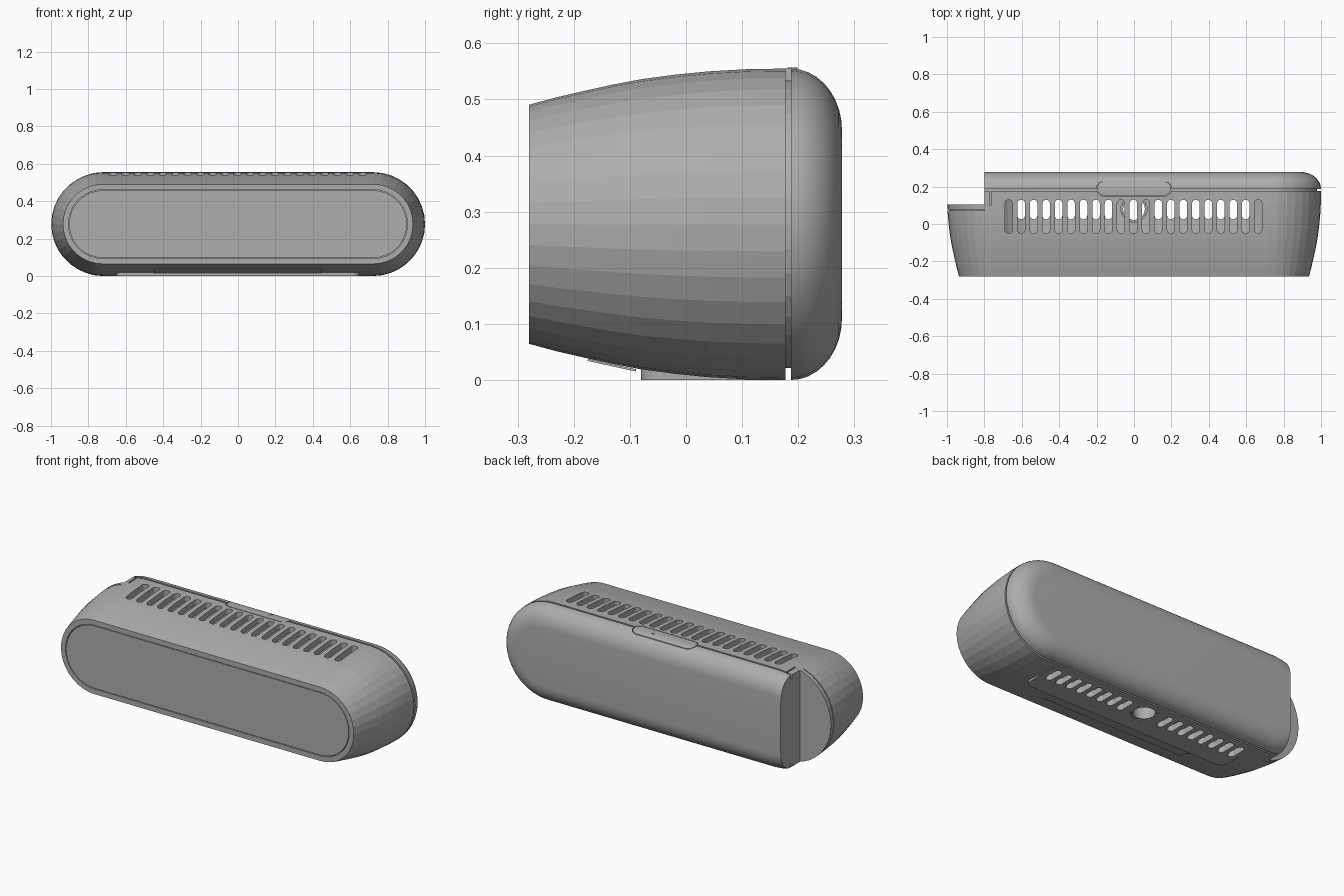
import bpy, bmesh, math

if "Cube" in bpy.data.objects:
    bpy.data.objects.remove(bpy.data.objects["Cube"])

CZ, HALF = 0.2775, 0.7225      # centre height, half length of the straight part


def mat(name, v):
    m = bpy.data.materials.new(name)
    m.diffuse_color = (v, v, v, 1)
    m.use_nodes = True
    m.node_tree.nodes["Principled BSDF"].inputs["Base Color"].default_value = m.diffuse_color
    return m


GREY = mat("mid grey plastic", 0.42)


def capsule(length, r, n):
    """Stadium outline along the first axis."""
    pts = []
    for s in (1, -1):
        for i in range(n + 1):
            a = -math.pi / 2 + math.pi * i / n
            pts.append((s * (length + r * math.cos(a)), s * r * math.sin(a)))
    return pts


def add_rings(bm, rings):
    vs = [[bm.verts.new(p) for p in ring] for ring in rings]
    n = len(vs[0])
    for a, b in zip(vs, vs[1:]):
        for i in range(n):
            bm.faces.new((a[i], a[(i + 1) % n], b[(i + 1) % n], b[i]))
    bm.faces.new(vs[0][::-1])
    bm.faces.new(vs[-1])


def finish(bm, name):
    bmesh.ops.recalc_face_normals(bm, faces=bm.faces[:])
    me = bpy.data.meshes.new(name)
    bm.to_mesh(me)
    bm.free()
    ob = bpy.data.objects.new(name, me)
    bpy.context.collection.objects.link(ob)
    me.materials.append(GREY)
    return ob


def loft(name, sections, half=HALF, n=18):
    """Stadium cross-sections (y, radius) strung along y."""
    bm = bmesh.new()
    add_rings(bm, [[(x, y, CZ + z) for x, z in capsule(half, r, n)] for y, r in sections])
    return finish(bm, name)


def prisms(name, items, n=8):
    """Upright capsules: (x, y, half straight, radius, z0, z1, along_y)."""
    bm = bmesh.new()
    for x, y, h, r, z0, z1, along_y in items:
        o = capsule(h, r, n)
        if along_y:
            o = [(-b, a) for a, b in o]
        add_rings(bm, [[(x + a, y + b, z) for a, b in o] for z in (z0, z1)])
    return finish(bm, name)


def disc_prism(name, x, y, r, z0, z1, n=32):
    bm = bmesh.new()
    add_rings(bm, [[(x + r * math.cos(2 * math.pi * i / n), y + r * math.sin(2 * math.pi * i / n), z)
                    for i in range(n)] for z in (z0, z1)])
    return finish(bm, name)


def box(name, lo, hi):
    bm = bmesh.new()
    add_rings(bm, [[(lo[0], lo[1], z), (hi[0], lo[1], z), (hi[0], hi[1], z), (lo[0], hi[1], z)]
                   for z in (lo[2], hi[2])])
    return finish(bm, name)


def boolean(ob, cutter, op='DIFFERENCE'):
    m = ob.modifiers.new("cut", 'BOOLEAN')
    m.operation, m.object, m.solver = op, cutter, 'EXACT'
    bpy.context.view_layer.update()
    me = bpy.data.meshes.new_from_object(ob.evaluated_get(bpy.context.evaluated_depsgraph_get()))
    ob.modifiers.clear()
    ob.data = me


# Side profile: body swells towards the back, cover rounds over
swell = [(-0.28, 0.213), (-0.23, 0.2265), (-0.18, 0.238), (-0.13, 0.249), (-0.08, 0.2585),
         (-0.02, 0.2665), (0.04, 0.2725), (0.11, 0.2765), (0.177, 0.2775)]
rounding = [(0.187 + 0.091 * math.sin(t), 0.1675 + 0.11 * math.cos(t))
            for t in [math.pi / 2 * i / 9 for i in range(10)]]

body = loft("body_shell", [(-0.265, 0.184), (-0.28, 0.184)] + swell + [(0.177, 0.256), (0.195, 0.256)])
cover = loft("back_cover", rounding)
button = loft("top_button", swell + rounding)
panel = loft("front_panel", [(-0.279, 0.180), (-0.26, 0.180)])

# Base foot with rounded corners
foot = box("base_foot", (-0.65, -0.08, 0), (0.65, 0.176, 0.028))
bm = bmesh.new()
bm.from_mesh(foot.data)
edges = [e for e in bm.edges if abs(e.verts[0].co.z - e.verts[1].co.z) > 0.01]
bmesh.ops.bevel(bm, geom=edges, offset=0.04, segments=6, affect='EDGES', profile=0.5)
bm.to_mesh(foot.data)
bm.free()

# Cutters: cavity, vents, mount hole, corner notch, seam, button seat
xs = [-0.67 + 0.0667 * i for i in range(21)]
cavity = loft("cavity_cutter", [(y, r - 0.03) for y, r in
                                [(-0.24, 0.222)] + swell[2:-1] + [(0.16, 0.277)]], half=0.52)
top_vents = prisms("top_vent_cutter", [(x, 0.04, 0.07, 0.02, 0.40, 0.62, True) for x in xs])
low_vents = prisms("base_vent_cutter", [(x, 0.08, 0.035, 0.02, -0.05, 0.13, True)
                                        for i, x in enumerate(xs) if 0 < i < 9 or 11 < i < 20])
hole = disc_prism("hole_cutter", 0, 0.08, 0.07, -0.05, 0.13)
notch = box("notch_cutter", (-1.2, 0.103, -0.2), (-0.80, 0.5, 0.8))
seam_top = box("seam_cutter_top", (-0.772, 0.10, 0.53), (-0.764, 0.186, 0.7))
seam_low = box("seam_cutter_low", (-0.772, 0.10, -0.1), (-0.764, 0.186, 0.025))
door_seam = box("door_seam_cutter", (-1.2, 0.072, -0.2), (-0.80, 0.078, 0.8))
door_core = loft("door_core", [(0.06, 0.265), (0.09, 0.265)])
seat = prisms("button_seat_cutter", [(0, 0.19, 0.16, 0.041, 0.535, 0.7, False)], 12)
plug = prisms("button_shape", [(0, 0.19, 0.16, 0.037, 0.525, 0.7, False)], 12)

boolean(door_seam, door_core)
for c in (cavity, top_vents, low_vents, hole, notch, seam_top, seam_low, door_seam, seat):
    boolean(body, c)
for c in (notch, seat):
    boolean(cover, c)
for c in (low_vents, hole):
    boolean(foot, c)
boolean(button, plug, 'INTERSECT')

for c in (cavity, top_vents, low_vents, hole, notch, seam_top, seam_low, door_seam,
          door_core, seat, plug):
    bpy.data.objects.remove(c)

# Mount tube in the base
tube = disc_prism("mount_tube", 0, 0.08, 0.068, 0.003, 0.10)
bore = disc_prism("bore_cutter", 0, 0.08, 0.058, -0.1, 0.2)
boolean(tube, bore)
bpy.data.objects.remove(bore)

# Indicator dot on the button
disc_prism("indicator_dot", 0.075, 0.19, 0.009, 0.54, 0.5565, 16)

# Thin plate on the sloping underside
plate = box("underside_plate", (-0.45, -0.044, -0.002), (0.45, 0.044, 0.002))
plate.location = (0, -0.132, 0.0265)
plate.rotation_euler = (math.atan2(-0.0185, 0.085), 0, 0)

# Smooth the rounded parts, keep the body faceted
for ob in (cover, button, tube):
    bpy.ops.object.select_all(action='DESELECT')
    ob.select_set(True)
    bpy.context.view_layer.objects.active = ob
    bpy.ops.object.shade_smooth_by_angle(angle=math.radians(30))
